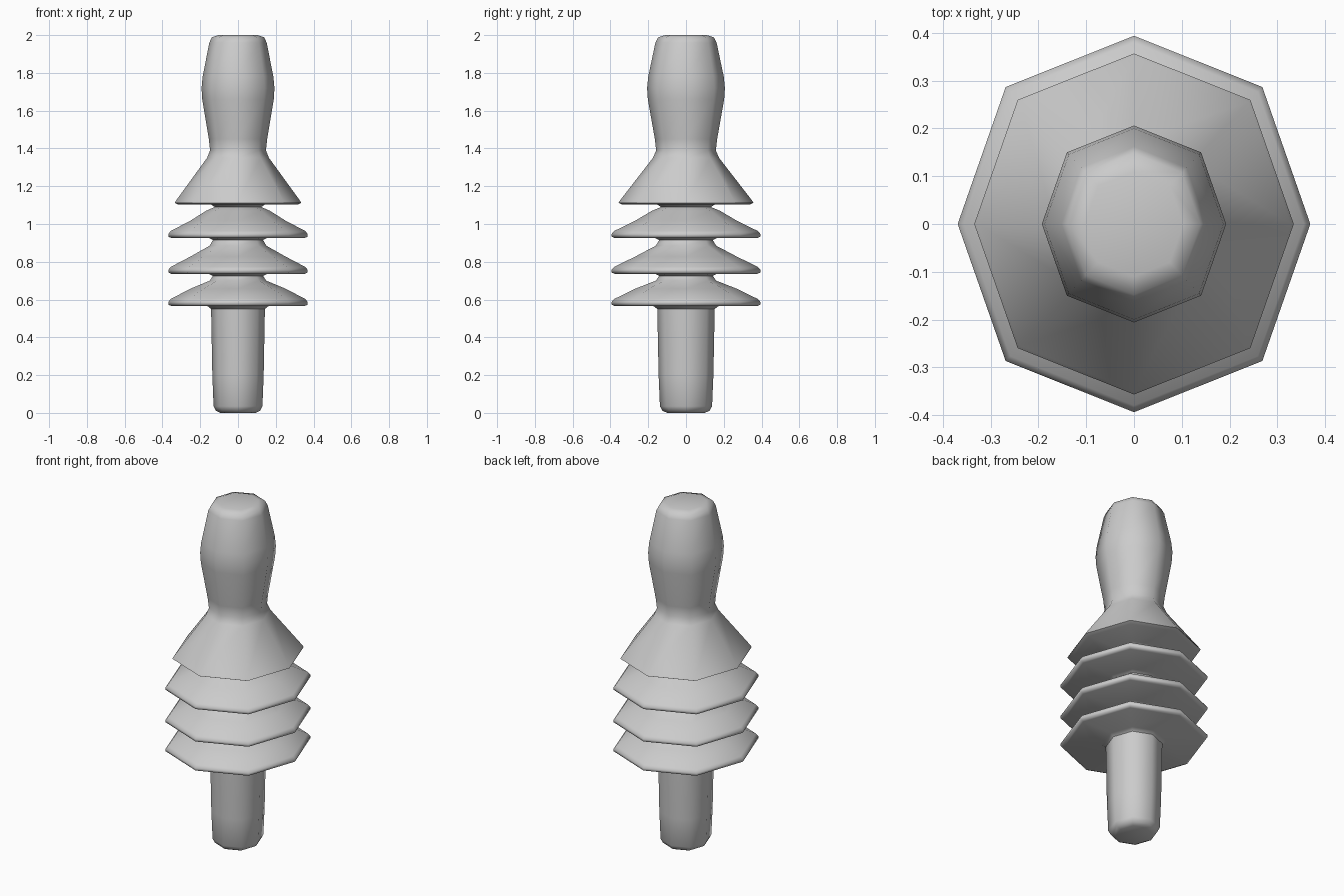
import bpy, bmesh, math

if "Cube" in bpy.data.objects:
    bpy.data.objects.remove(bpy.data.objects["Cube"])

# Slightly oval octagon: eight corner directions
X_SCALE, DIAG = 0.937, 0.728
CORNERS = []
for i in range(8):
    a = math.pi / 4 * i
    k = DIAG / math.cos(math.pi / 4) if i % 2 else 1.0
    CORNERS.append((X_SCALE * k * math.cos(a), k * math.sin(a)))


def lathe(name, profile, cap_start=False, cap_end=False):
    """Sweep (radius, z) points around the octagon, bottom to top."""
    bm = bmesh.new()
    rings = [[bm.verts.new((r * cx, r * cy, z)) for cx, cy in CORNERS] for r, z in profile]
    for lo, hi in zip(rings, rings[1:]):
        for i in range(8):
            j = (i + 1) % 8
            bm.faces.new((lo[i], lo[j], hi[j], hi[i]))
    if cap_start:
        bm.faces.new(rings[0][::-1])
    if cap_end:
        bm.faces.new(rings[-1])
    mesh = bpy.data.meshes.new(name)
    bm.to_mesh(mesh)
    bm.free()
    ob = bpy.data.objects.new(name, mesh)
    bpy.context.collection.objects.link(ob)
    bpy.ops.object.select_all(action='DESELECT')
    ob.select_set(True)
    bpy.context.view_layer.objects.active = ob
    bpy.ops.object.shade_smooth_by_angle(angle=math.radians(65))
    return ob


# Lower stem
lathe("lower_stem", [(0.10, 0.0), (0.125, 0.012), (0.138, 0.035), (0.145, 0.2),
                     (0.152, 0.55)], cap_start=True)

# Three flared fins; each starts on the neck of the one below
neck_r, neck_z = 0.152, 0.55
for n, (z, shoulder_r, shoulder_z, top_z) in enumerate([
        (0.565, 0.16, 0.70, 0.725), (0.735, 0.16, 0.885, 0.915), (0.925, 0.18, 1.07, 1.09)]):
    top_r = 0.142 if n < 2 else 0.132
    lathe(f"fin_{n + 1}", [(neck_r, neck_z), (neck_r + 0.02, z), (0.375, z), (0.393, z + 0.008),
                           (0.394, z + 0.022), (0.38, z + 0.038), (0.27, z + 0.092),
                           (shoulder_r, shoulder_z), (top_r, top_z)])
    neck_r, neck_z = top_r, top_z

# Skirt flowing into the bulging plug tip
lathe("skirt_and_tip", [(neck_r, neck_z), (0.15, 1.102), (0.335, 1.102), (0.357, 1.112),
                        (0.35, 1.124), (0.175, 1.35), (0.158, 1.39), (0.165, 1.45),
                        (0.202, 1.66), (0.206, 1.72), (0.20, 1.78), (0.162, 1.96),
                        (0.148, 1.988), (0.11, 2.0)], cap_end=True)
